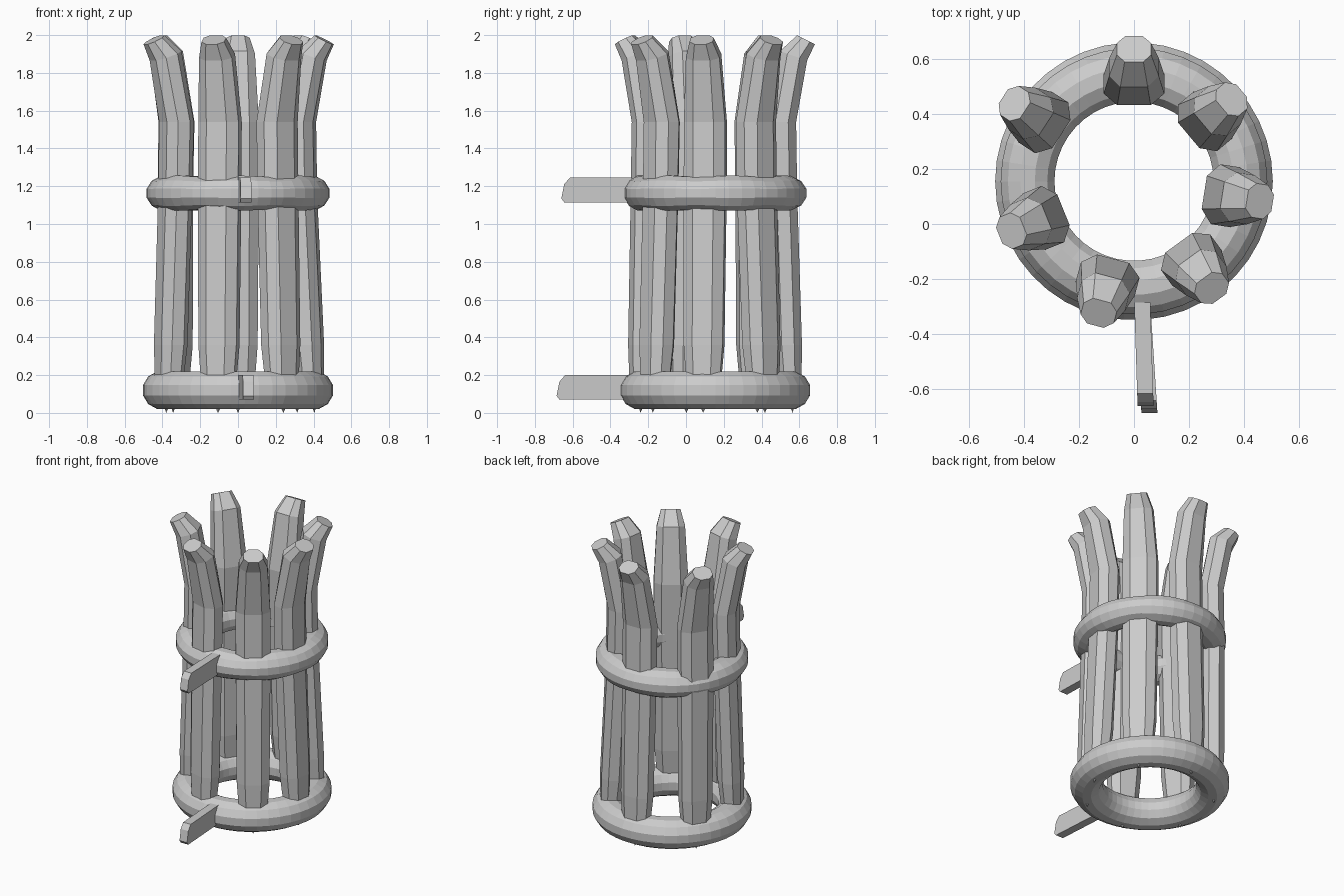
import bpy
import bmesh
from math import sin, cos, pi, radians
from mathutils import Matrix

if "Cube" in bpy.data.objects:
    bpy.data.objects.remove(bpy.data.objects["Cube"])

CY = 0.155  # the cage's axis sits behind the origin


def make_object(name, bm):
    bmesh.ops.recalc_face_normals(bm, faces=bm.faces)
    mesh = bpy.data.meshes.new(name)
    bm.to_mesh(mesh)
    bm.free()
    obj = bpy.data.objects.new(name, mesh)
    bpy.context.collection.objects.link(obj)
    return obj


def bridge(bm, a, b):
    n = len(a)
    for i in range(n):
        j = (i + 1) % n
        bm.faces.new((a[i], a[j], b[j], b[i]))


def ring(name, major, rad, half_h, z, wave=0.0, segs=42, sides=12):
    bm = bmesh.new()
    loops = []
    for i in range(segs):
        t = 2 * pi * i / segs
        # slightly pinched where each stake passes through
        h = half_h * (1 - wave * cos(7 * (t - pi / 2)))
        loop = []
        for k in range(sides):
            a = 2 * pi * (k + 0.5) / sides
            r = major + rad * cos(a) * 1.03
            loop.append(bm.verts.new((r * cos(t), CY + r * sin(t), z + h * sin(a) * 1.03)))
        loops.append(loop)
    for i in range(segs):
        bridge(bm, loops[i], loops[(i + 1) % segs])
    return make_object(name, bm)


# Stake sections: height, distance from axis, half depth, half width, tilt
SECTIONS = [
    (0.20, 0.393, 0.064, 0.092, 0.0),
    (0.36, 0.385, 0.074, 0.104, 0.0),
    (1.15, 0.360, 0.074, 0.110, 0.0),
    (1.54, 0.352, 0.076, 0.110, 0.0),
    (1.89, 0.414, 0.072, 0.090, -0.35),
    (1.975, 0.480, 0.047, 0.062, -0.50),
]
# Eight-sided section: depth and width factors
SHAPE = [(1, -0.5), (1, 0.5), (0.45, 1), (-0.45, 1),
         (-1, 0.55), (-1, -0.55), (-0.45, -1), (0.45, -1)]


def stake(name, degrees, lean):
    bm = bmesh.new()
    loops = []
    for z, r, d, w, tilt in SECTIONS:
        r += lean * min(1, z / 1.15)
        loops.append([bm.verts.new((r + d * u, w * v, z + tilt * d * u)) for u, v in SHAPE])
    for a, b in zip(loops, loops[1:]):
        bridge(bm, a, b)
    # sharpened foot
    tip = bm.verts.new((0.41, 0, 0))
    n = len(SHAPE)
    for i in range(n):
        bm.faces.new((loops[0][i], tip, loops[0][(i + 1) % n]))
    # slanted flat head
    bm.faces.new(loops[-1])
    bm.transform(Matrix.Translation((0, CY, 0)) @ Matrix.Rotation(radians(degrees), 4, 'Z'))
    return make_object(name, bm)


def handle(name, z0, z1, x_start, x_end, y_end):
    # flat bar with a clipped upper end, leaning a little to the right
    bm = bmesh.new()
    profile = [(-0.285, z0), (y_end + 0.015, z0), (y_end, z0 + 0.02),
               (y_end + 0.015, z1 - 0.035), (y_end + 0.045, z1), (-0.285, z1)]
    loops = []
    for off in (-0.029, 0.029):
        loop = []
        for y, z in profile:
            f = (y + 0.285) / (y_end + 0.285)
            loop.append(bm.verts.new((x_start + (x_end - x_start) * f + off, y, z)))
        loops.append(loop)
    bridge(bm, loops[0], loops[1])
    bm.faces.new(loops[0])
    bm.faces.new(loops[1])
    return make_object(name, bm)


# Hoops
ring("bottom_hoop", 0.40, 0.104, 0.10, 0.12)
ring("upper_hoop", 0.386, 0.098, 0.09, 1.163, wave=0.04)

# Stakes, unevenly spaced, each leaning a little differently
STAKES = [(90, 0.0), (40, -0.017), (-9, -0.018), (-54, 0.0),
          (-105, 0.015), (-158, 0.0), (147, 0.038)]
for i, (ang, lean) in enumerate(STAKES):
    stake(f"stake_{i + 1}", ang, lean)

# Bars sticking out of the hoops
handle("bottom_bar", 0.07, 0.20, 0.03, 0.056, -0.685)
handle("upper_bar", 1.115, 1.245, 0.03, 0.042, -0.66)
